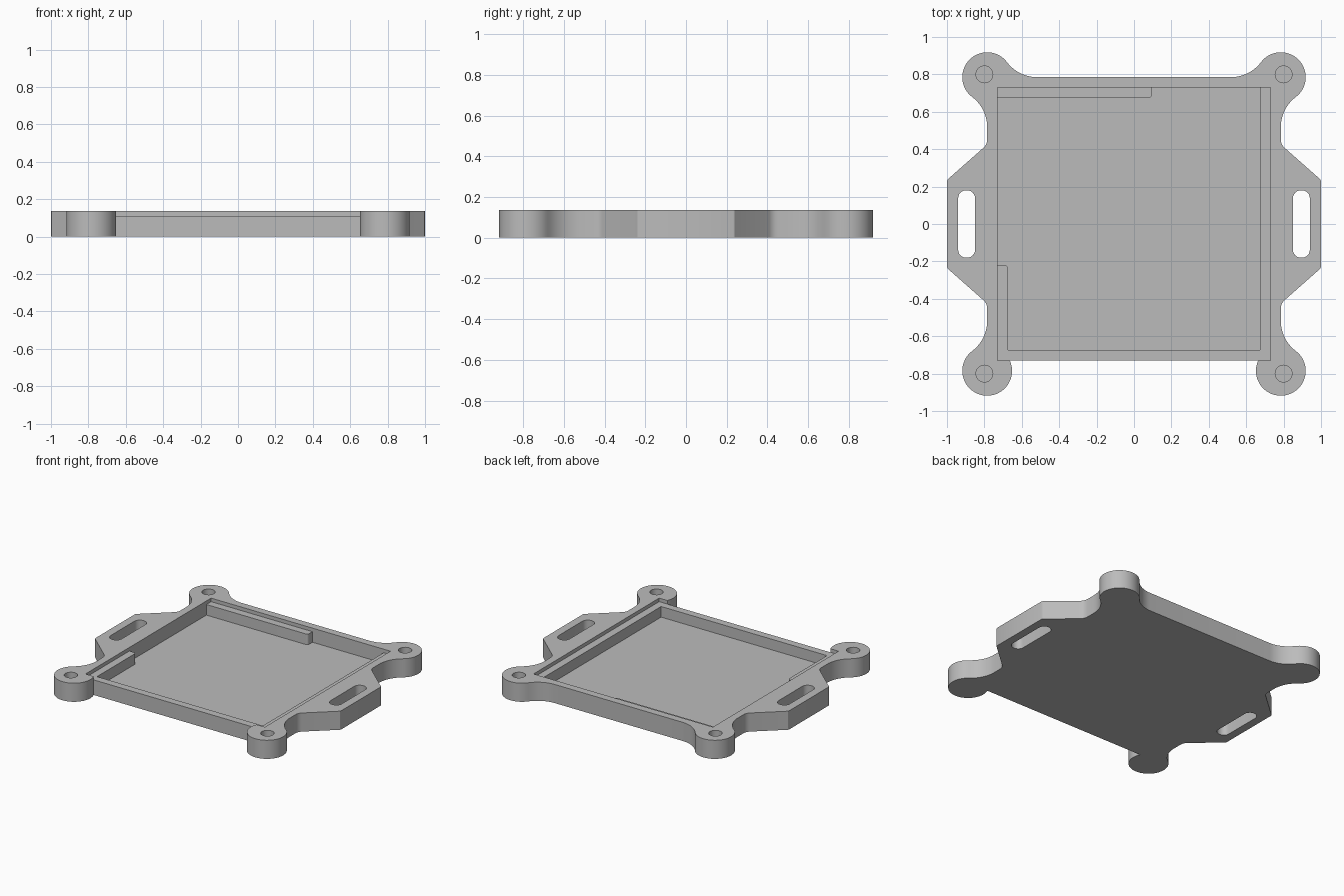
import bpy, bmesh, math

if "Cube" in bpy.data.objects:
    bpy.data.objects.remove(bpy.data.objects["Cube"])

H, FLOOR, LEDGE = 0.137, 0.033, 0.111     # plate top, pocket floor, ledge height
P, Q = 0.73, 0.675                        # pocket half size, inside of ledge
B, R, F = 0.785, 0.133, 0.2               # boss centre, boss radius, fillet radius
OFF = math.sqrt((R + F) ** 2 - F ** 2)


def arc(cx, cy, r, a0, a1, n):
    return [(cx + r * math.cos(math.radians(a0 + (a1 - a0) * i / n)),
             cy + r * math.sin(math.radians(a0 + (a1 - a0) * i / n))) for i in range(n + 1)]


def prism(name, pts, z0, z1):
    bm = bmesh.new()
    face = bm.faces.new([bm.verts.new((x, y, z0)) for x, y in pts])
    ext = bmesh.ops.extrude_face_region(bm, geom=[face])
    for v in ext["geom"]:
        if isinstance(v, bmesh.types.BMVert):
            v.co.z = z1
    bmesh.ops.recalc_face_normals(bm, faces=bm.faces[:])
    me = bpy.data.meshes.new(name)
    bm.to_mesh(me)
    bm.free()
    ob = bpy.data.objects.new(name, me)
    bpy.context.collection.objects.link(ob)
    return ob


def cut(target, pts, z0, z1=0.3):
    cutter = prism("cutter", pts, z0, z1)
    cutter.hide_render = True
    mod = target.modifiers.new("cut", 'BOOLEAN')
    mod.operation, mod.solver, mod.object = 'DIFFERENCE', 'EXACT', cutter
    bpy.context.view_layer.objects.active = target
    bpy.ops.object.modifier_apply(modifier=mod.name)
    bpy.data.objects.remove(cutter)


# Outline of the right half, from the back edge round to the front edge
t = math.degrees(math.atan2(F, OFF))
side = arc(B + F, B - OFF, F, 90 + t, 180, 10)
ear = arc(B + 0.06, 0.452, 0.06, 180, 225, 4) + [(0.997, 0.238), (1.0, 0.228)]
e = math.degrees(math.asin((B - P) / R))
half = arc(B - OFF, B + F, F, -90, -t, 10)
half += arc(B, B, R, 180 - t, t - 90, 32)[1:]
half += side[1:] + ear
half += [(x, -y) for x, y in reversed(side[1:] + ear)]
half += arc(B, -B, R, 90 - t, -180 - e, 36)
outline = half + [(-x, y) for x, y in reversed(half)]

tray = prism("mounting_tray", outline, 0, H)

# Deep pocket, leaving ledges on the right, front, part of left and part of back
r = 0.015
deep = [(-Q, -Q), (Q, -Q), (Q, P), (0.095, P)]
deep += arc(0.095 - r, Q + r, r, 0, -90, 4)
deep += [(-P, Q), (-P, -0.22)] + arc(-Q - r, -0.22 - r, r, 90, 0, 4)
cut(tray, deep, FLOOR)

# Shallow board seat, open at the front
s = P + 0.0005
cut(tray, [(-P, -s), (P, -s), (P, P), (-P, P)], LEDGE)

# Strap slots through the ears and blind screw holes in the bosses
for sx in (-1, 1):
    c, w, l, k = 0.895 * sx, 0.045, 0.18, 0.042
    slot = []
    for ux, uy, a in ((1, 1, 0), (-1, 1, 90), (-1, -1, 180), (1, -1, 270)):
        slot += arc(c + ux * (w - k), uy * (l - k), k, a, a + 90, 6)
    cut(tray, slot, -0.1)
    for sy in (-1, 1):
        cut(tray, arc(0.8 * sx, 0.8 * sy, 0.045, 0, 360, 32)[:-1], FLOOR)

# Plain grey material and smooth curved walls
mat = bpy.data.materials.new("grey")
mat.diffuse_color = (0.5, 0.5, 0.5, 1)
mat.use_nodes = True
mat.node_tree.nodes["Principled BSDF"].inputs["Base Color"].default_value = mat.diffuse_color
tray.data.materials.clear()
tray.data.materials.append(mat)
for ob in bpy.context.selected_objects:
    ob.select_set(False)
tray.select_set(True)
bpy.context.view_layer.objects.active = tray
bpy.ops.object.shade_smooth_by_angle(angle=math.radians(30))
